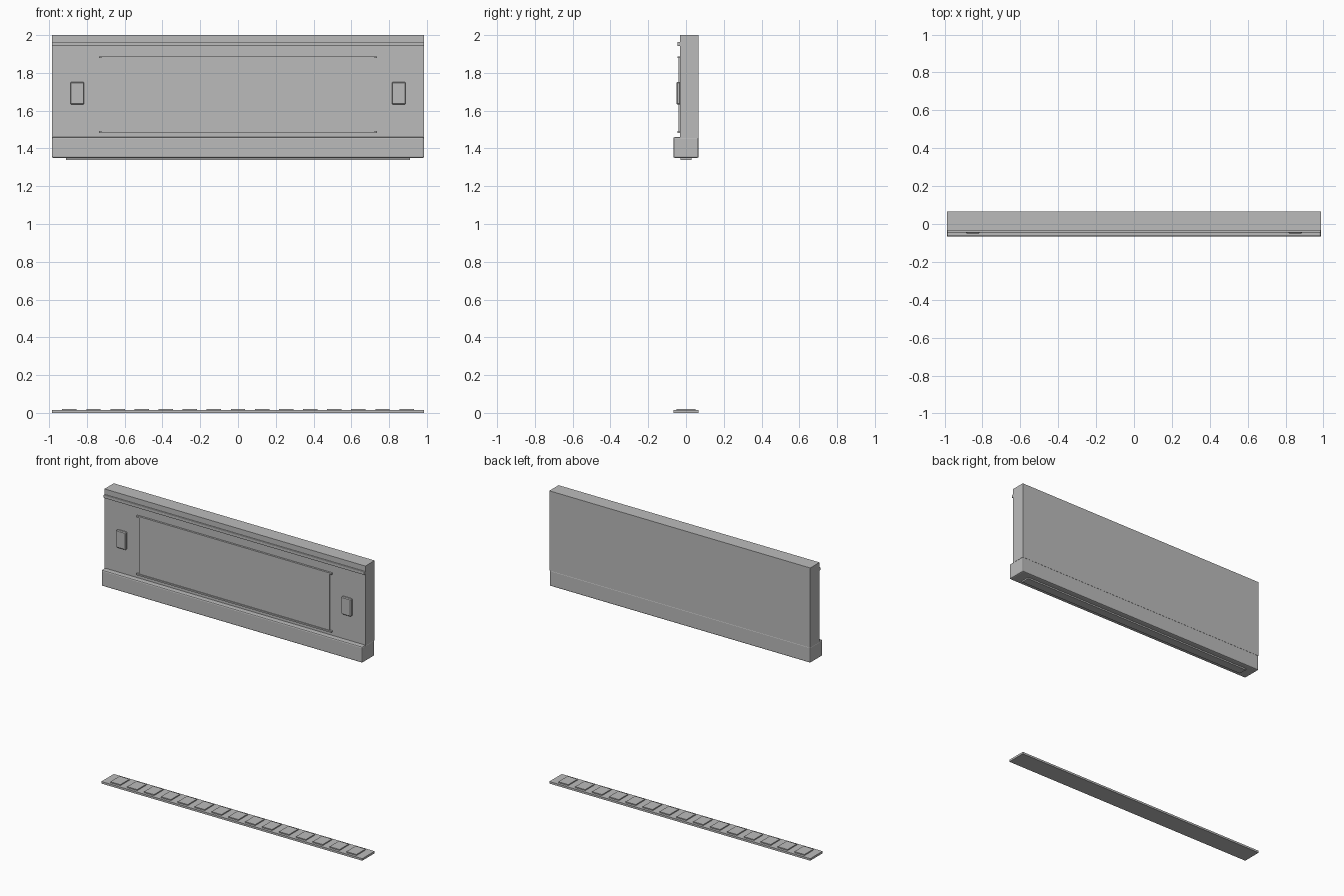
import bpy, bmesh

if "Cube" in bpy.data.objects:
    bpy.data.objects.remove(bpy.data.objects["Cube"])

grey = bpy.data.materials.new("mid_grey")
grey.diffuse_color = (0.5, 0.5, 0.5, 1)
grey.use_nodes = True
grey.node_tree.nodes["Principled BSDF"].inputs["Base Color"].default_value = grey.diffuse_color


def box(name, x, y, z, bevel=0.0, segments=1):
    """Box spanning the given (min, max) ranges, with optional bevelled edges."""
    bm = bmesh.new()
    bmesh.ops.create_cube(bm, size=1)
    for v in bm.verts:
        v.co = [lo + (c + 0.5) * (hi - lo) for c, (lo, hi) in zip(v.co, (x, y, z))]
    if bevel:
        bmesh.ops.bevel(bm, geom=bm.edges[:], offset=bevel, segments=segments,
                        profile=0.5, affect='EDGES')
    mesh = bpy.data.meshes.new(name)
    bm.to_mesh(mesh)
    bm.free()
    mesh.materials.append(grey)
    ob = bpy.data.objects.new(name, mesh)
    bpy.context.collection.objects.link(ob)
    return ob


W, D = 0.986, 0.067   # half width and half depth
FRONT = -0.033        # front face of the upper panel

# Overhead panel and the wider beam under it
box("upper_panel", (-W, W), (FRONT, D), (1.455, 2.0))
box("lower_beam", (-W, W), (-D, D), (1.35, 1.46), 0.008, 2)
box("beam_underside_strip", (-0.91, 0.91), (-0.03, 0.03), (1.34, 1.352))

# Trim rail near the top of the front
box("top_rail", (-W, W), (-0.045, FRONT + 0.002), (1.942, 1.964), 0.004, 2)

# Display slab with a thin bar along its top and bottom
box("display_slab", (-0.72, 0.72), (-0.04, FRONT + 0.002), (1.488, 1.886))
for name, z in (("display_top_bar", 1.883), ("display_bottom_bar", 1.488)):
    box(name, (-0.737, 0.737), (-0.046, FRONT + 0.002), (z - 0.005, z + 0.005))

# Small bevelled plates on both sides
for name, s in (("left_plate", -1), ("right_plate", 1)):
    cx = s * 0.851
    box(name, (cx - 0.037, cx + 0.037), (-0.05, FRONT + 0.004), (1.632, 1.752), 0.005)

# Floor threshold with a row of raised treads
box("floor_strip", (-W, W), (-D, D), (0, 0.014))
for i in range(15):
    cx = (i - 7) * 0.1275
    box(f"floor_tread_{i + 1}", (cx - 0.038, cx + 0.038), (-0.05, 0.05), (0.012, 0.021))
